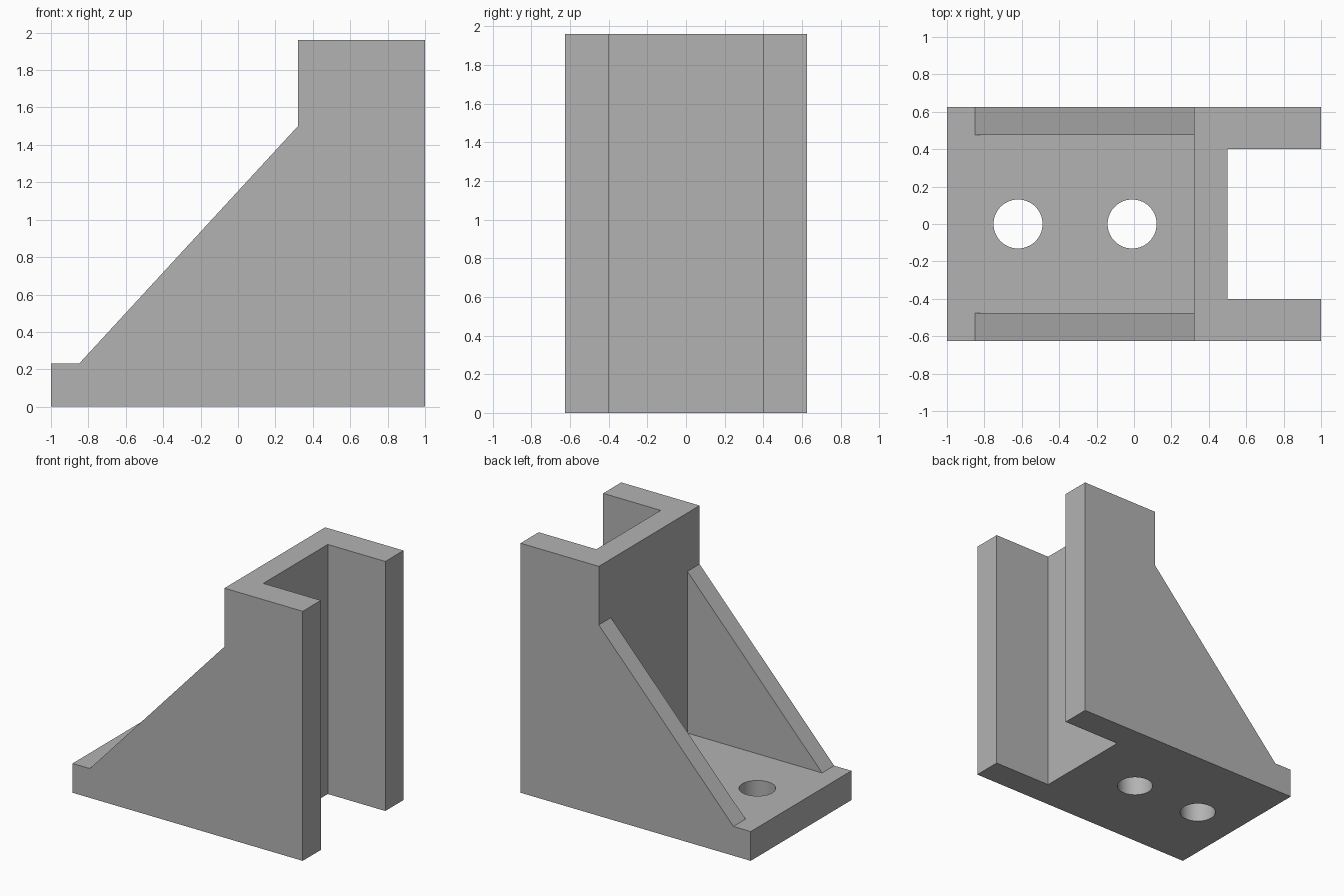
import bpy, bmesh
from mathutils import Matrix

if "Cube" in bpy.data.objects:
    bpy.data.objects.remove(bpy.data.objects["Cube"], do_unlink=True)

GREY = (0.45, 0.45, 0.45, 1.0)
grey = bpy.data.materials.new("plain_grey")
grey.use_nodes = True
grey.diffuse_color = GREY
grey.node_tree.nodes["Principled BSDF"].inputs["Base Color"].default_value = GREY

HALF_DEPTH = 0.625
RIB_INNER = 0.475
SLOT_HALF = 0.4
PLATE_TOP = 0.23
COLUMN_BACK = 0.32
HEIGHT = 1.96


def add_object(name, bm):
    bmesh.ops.recalc_face_normals(bm, faces=bm.faces)
    mesh = bpy.data.meshes.new(name)
    bm.to_mesh(mesh)
    bm.free()
    mesh.materials.append(grey)
    obj = bpy.data.objects.new(name, mesh)
    bpy.context.collection.objects.link(obj)
    return obj


def extruded(name, profile, half_depth):
    """Extrude an x/z profile symmetrically along y."""
    bm = bmesh.new()
    face = bm.faces.new([bm.verts.new((x, -half_depth, z)) for x, z in profile])
    result = bmesh.ops.extrude_face_region(bm, geom=[face])
    verts = [v for v in result["geom"] if isinstance(v, bmesh.types.BMVert)]
    bmesh.ops.translate(bm, verts=verts, vec=(0, 2 * half_depth, 0))
    return add_object(name, bm)


def block(name, x0, x1, z0, z1, half_depth):
    return extruded(name, [(x0, z0), (x1, z0), (x1, z1), (x0, z1)], half_depth)


def bolt_hole(name, x):
    bm = bmesh.new()
    bmesh.ops.create_cone(bm, cap_ends=True, segments=64, radius1=0.131,
                          radius2=0.131, depth=1.0,
                          matrix=Matrix.Translation((x, 0, 0)))
    return add_object(name, bm)


# Solid bracket silhouette: base plate, sloping ribs and upright column
bracket = extruded("bracket", [
    (-1, 0), (1, 0), (1, HEIGHT), (COLUMN_BACK, HEIGHT),
    (COLUMN_BACK, 1.5), (-0.85, PLATE_TOP), (-1, PLATE_TOP)], HALF_DEPTH)

# Space between the ribs, channel in the column, and two bolt holes
cutters = [
    block("rib_gap_cutter", -1.2, COLUMN_BACK, PLATE_TOP, 1.8, RIB_INNER),
    block("channel_cutter", 0.5, 1.2, -0.2, 2.2, SLOT_HALF),
    bolt_hole("outer_hole_cutter", -0.62),
    bolt_hole("inner_hole_cutter", -0.01),
]
for cutter in cutters:
    cutter.hide_render = True
    cutter.display_type = 'WIRE'
    mod = bracket.modifiers.new(cutter.name, 'BOOLEAN')
    mod.operation = 'DIFFERENCE'
    mod.solver = 'EXACT'
    mod.object = cutter

# Bake the cuts, then remove the helpers
bpy.context.view_layer.update()
graph = bpy.context.evaluated_depsgraph_get()
cut_mesh = bpy.data.meshes.new_from_object(bracket.evaluated_get(graph))
bracket.modifiers.clear()
bracket.data = cut_mesh
for cutter in cutters:
    bpy.data.objects.remove(cutter, do_unlink=True)

# Smooth hole walls with crisp edges elsewhere
bpy.ops.object.select_all(action='DESELECT')
bracket.select_set(True)
bpy.context.view_layer.objects.active = bracket
bpy.ops.object.shade_smooth_by_angle(angle=0.5)
